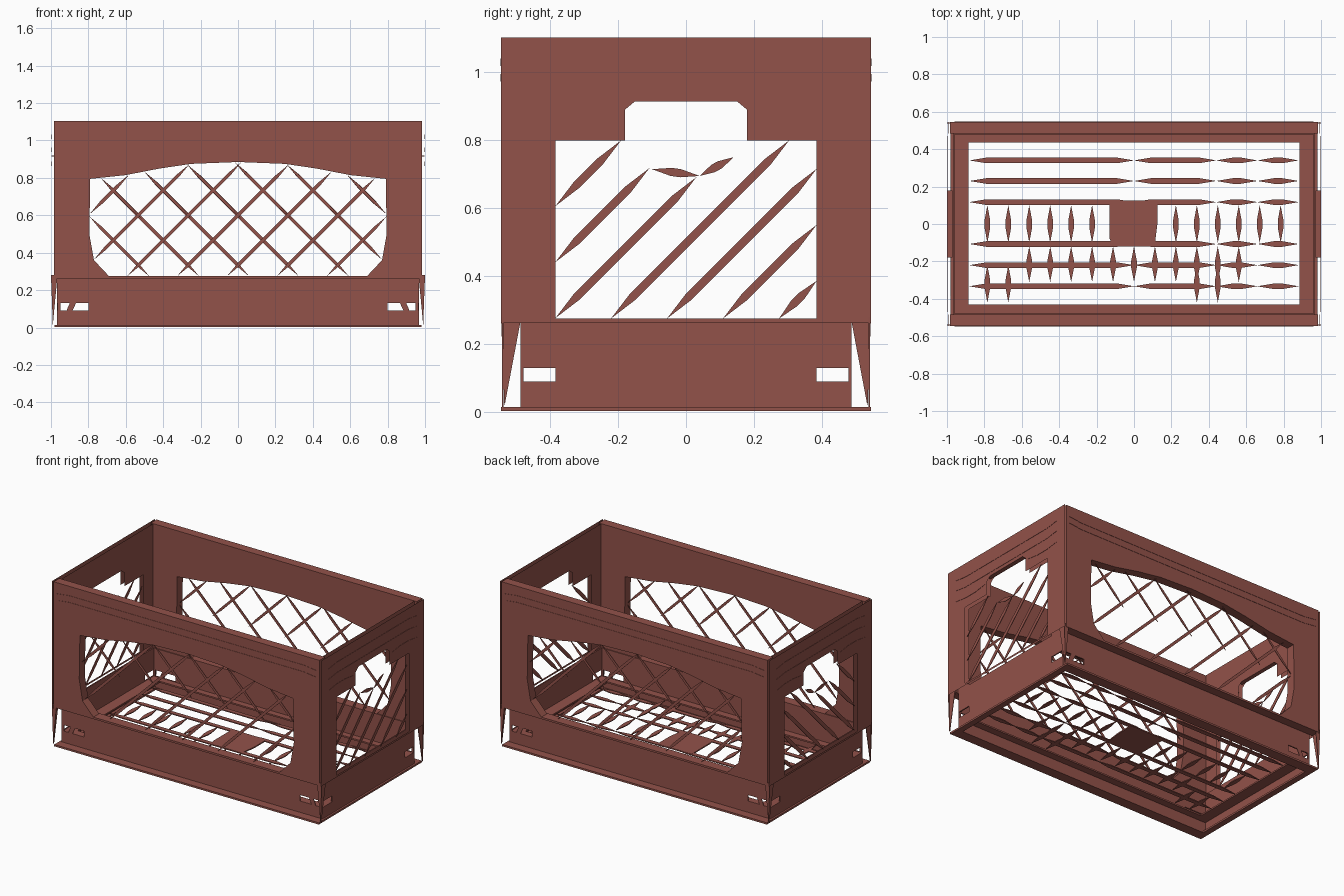
import bpy, bmesh, math
from mathutils import Vector

if "Cube" in bpy.data.objects:
    bpy.data.objects.remove(bpy.data.objects["Cube"])

mat = bpy.data.materials.new("brick red")
mat.diffuse_color = (0.29, 0.085, 0.068, 1)
mat.use_nodes = True
mat.node_tree.nodes["Principled BSDF"].inputs["Base Color"].default_value = mat.diffuse_color


def finish(name, bm, thick=0.0, rim=True):
    me = bpy.data.meshes.new(name)
    bmesh.ops.recalc_face_normals(bm, faces=bm.faces[:])
    bm.to_mesh(me)
    bm.free()
    ob = bpy.data.objects.new(name, me)
    bpy.context.collection.objects.link(ob)
    me.materials.append(mat)
    if thick:
        m = ob.modifiers.new("thickness", 'SOLIDIFY')
        m.thickness = thick
        m.offset = 0
        m.use_rim = rim
    return ob


# 2D to 3D placement: long walls, end walls and flat layers
def on_long(y):
    return lambda p: Vector((p[0], y, p[1]))


def on_end(x):
    return lambda p: Vector((x, p[0], p[1]))


def on_flat(z):
    return lambda p: Vector((p[0], p[1], z))


def plate(name, loops, place, thick, rim=True):
    """Flat plate: first loop is the outline, the others are holes."""
    bm = bmesh.new()
    for loop in loops:
        vs = [bm.verts.new(place(p)) for p in loop]
        for i, v in enumerate(vs):
            bm.edges.new((v, vs[(i + 1) % len(vs)]))
    n = (place((1, 0)) - place((0, 0))).cross(place((0, 1)) - place((0, 0)))
    bmesh.ops.triangle_fill(bm, use_beauty=True, edges=bm.edges[:], normal=n)
    return finish(name, bm, thick, rim)


def strips(name, segs, place, width, thick=0.004):
    """Slender strips with pointed ends along 2D segments."""
    bm = bmesh.new()
    for a, b in segs:
        a, b = Vector(a), Vector(b)
        d = b - a
        if d.length < 0.05:
            continue
        u = d.normalized()
        n = Vector((-u.y, u.x)) * width / 2
        t = u * min(0.09, d.length * 0.4)
        pts = [a, a + t - n, b - t - n, b, b - t + n, a + t + n]
        bm.faces.new([bm.verts.new(place(p)) for p in pts])
    return finish(name, bm, thick)


def clip(poly, slope, c):
    """Segments of the line z = slope * u + c inside a polygon."""
    hits = []
    for i, (u0, z0) in enumerate(poly):
        u1, z1 = poly[(i + 1) % len(poly)]
        f0, f1 = z0 - slope * u0 - c, z1 - slope * u1 - c
        if (f0 < 0) != (f1 < 0):
            k = f0 / (f0 - f1)
            hits.append((u0 + (u1 - u0) * k, z0 + (z1 - z0) * k))
    hits.sort()
    return list(zip(hits[::2], hits[1::2]))


def rect(u0, z0, u1, z1):
    return [(u0, z0), (u1, z0), (u1, z1), (u0, z1)]


def mirrored(half):
    return half + [(-u, z) for u, z in reversed(half) if abs(u) > 1e-6]


# Window outlines
arch = [(0.79, 0.795), (0.6, 0.815), (0.42, 0.85), (0.25, 0.875), (0, 0.885)]
long_window = mirrored([(0.69, 0.275), (0.77, 0.36), (0.795, 0.5)] + arch)
long_upper = mirrored([(0.795, 0.58)] + arch)
end_window = mirrored([(0.385, 0.275), (0.385, 0.8), (0.18, 0.8),
                       (0.18, 0.89), (0.15, 0.915)])
# Netting area on the end walls, dipping below the handle
end_net = [(-0.385, 0.275), (0.385, 0.275), (0.385, 0.8), (0.29, 0.8), (0.14, 0.75),
           (0.04, 0.69), (-0.1, 0.71), (-0.18, 0.8), (-0.385, 0.8)]

for s, side in ((-1, "front"), (1, "back")):
    # Upper wall, with an arched window
    plate(side + "_wall", [rect(-0.985, 0.262, 0.985, 1.103), long_window],
          on_long(s * 0.515), 0.06)
    # Recessed lower wall with corner slots
    plate(side + "_lower_wall",
          [rect(-0.965, 0.01, 0.965, 0.275), rect(0.8, 0.09, 0.95, 0.13),
           rect(-0.95, 0.09, -0.8, 0.13)], on_long(s * 0.483), 0.008)
    # Slanted braces across the corner slots
    strips(side + "_slot_braces", [((e * 0.85, 0.2), (e * 0.93, 0.03)) for e in (-1, 1)],
           on_long(s * 0.485), 0.03)
    # Diagonal slats, running opposite ways on the two sides, with a finer upper cross set
    segs, fine = [], []
    for k in range(-5, 6):
        segs += clip(long_window, -s, 0.333 + 0.2667 * k)
        fine += clip(long_upper, s, 0.333 + 0.2667 * k)
    strips(side + "_lattice", segs, on_long(s * 0.515), 0.018)
    strips(side + "_upper_lattice", fine, on_long(s * 0.515), 0.016)
    # Raised ribs
    strips(side + "_ribs", [((-0.96, z), (0.96, z)) for z in (1.03, 0.985)],
           on_long(s * 0.545), 0.022, 0.004)
    # Tapered corner fins
    for e, end in ((-1, "left"), (1, "right")):
        plate(side + "_" + end + "_corner_fin",
              [[(e * 0.965, 0.28), (e * 1.0, 0.28), (e * 0.99, 0.015)]],
              on_long(s * 0.54), 0.004)
        plate(end + "_" + side + "_corner_fin",
              [[(s * 0.485, 0.28), (s * 0.545, 0.28), (s * 0.535, 0.015)]],
              on_end(e * 0.99), 0.004)

for s, side in ((-1, "left"), (1, "right")):
    # Double-skinned end wall with a window and handle opening
    plate(side + "_wall", [rect(-0.545, 0.262, 0.545, 1.103), end_window],
          on_end(s * 0.983), 0.03, False)
    plate(side + "_handle_top", [rect(s * 0.97, -0.18, s * 0.998, 0.18)],
          on_flat(0.917), 0.004)
    # Recessed lower end wall, slotted at the corners
    plate(side + "_lower_wall",
          [mirrored([(0.48, 0.01), (0.48, 0.09), (0.385, 0.09),
                     (0.385, 0.13), (0.485, 0.13), (0.485, 0.275)])],
          on_end(s * 0.963), 0.008)
    # Diagonal slats and sagging net edge
    segs = []
    for k in range(0, 7):
        segs += clip(end_net, 1, 0.001 + 0.165 * k)
    segs += [((-0.1, 0.715), (0.04, 0.695)), ((0.04, 0.695), (0.14, 0.75))]
    strips(side + "_lattice", segs, on_end(s * 0.98), 0.024)
    # Raised ribs, the lowest one split by the handle
    segs = [((-0.47, z), (0.47, z)) for z in (1.02, 0.95)]
    segs += [((-0.47, 0.875), (-0.2, 0.875)), ((0.2, 0.875), (0.47, 0.875))]
    strips(side + "_ribs", segs, on_end(s * 0.998), 0.025, 0.004)

# Bottom flange
plate("bottom_flange", [rect(-0.98, -0.545, 0.98, 0.545), rect(-0.94, -0.475, 0.94, 0.475)],
      on_flat(0.008), 0.012)
# Floor frame and centre panel
plate("floor_frame", [rect(-0.965, -0.483, 0.965, 0.483), rect(-0.885, -0.43, 0.885, 0.437)],
      on_flat(0.083), 0.01)
plate("floor_centre_panel", [[(-0.11, -0.12), (0.11, -0.12), (0.125, 0.0), (0.125, 0.125),
                              (-0.13, 0.125), (-0.13, -0.08)]], on_flat(0.083), 0.008)

# Floor grid
segs = []
for y in (0.34, 0.23, 0.117, -0.107, -0.22, -0.333):
    segs.append(((-0.88, y), (0, y)))
    segs.append(((0, y), (0.44, y)))
    segs += [((x, y), (x + 0.22, y)) for x in (0.44, 0.66)]
for i in range(-7, 8):
    x = i * 0.112
    if abs(i) > 1:
        segs.append(((x, -0.1), (x, 0.1)))
    if abs(i) < 6:
        segs.append(((x, -0.31), (x, -0.12)))
    if i in (-7, -6, 3, 4):
        segs.append(((x, -0.42), (x, -0.22)))
strips("floor_grid", segs, on_flat(0.083), 0.03, 0.006)
